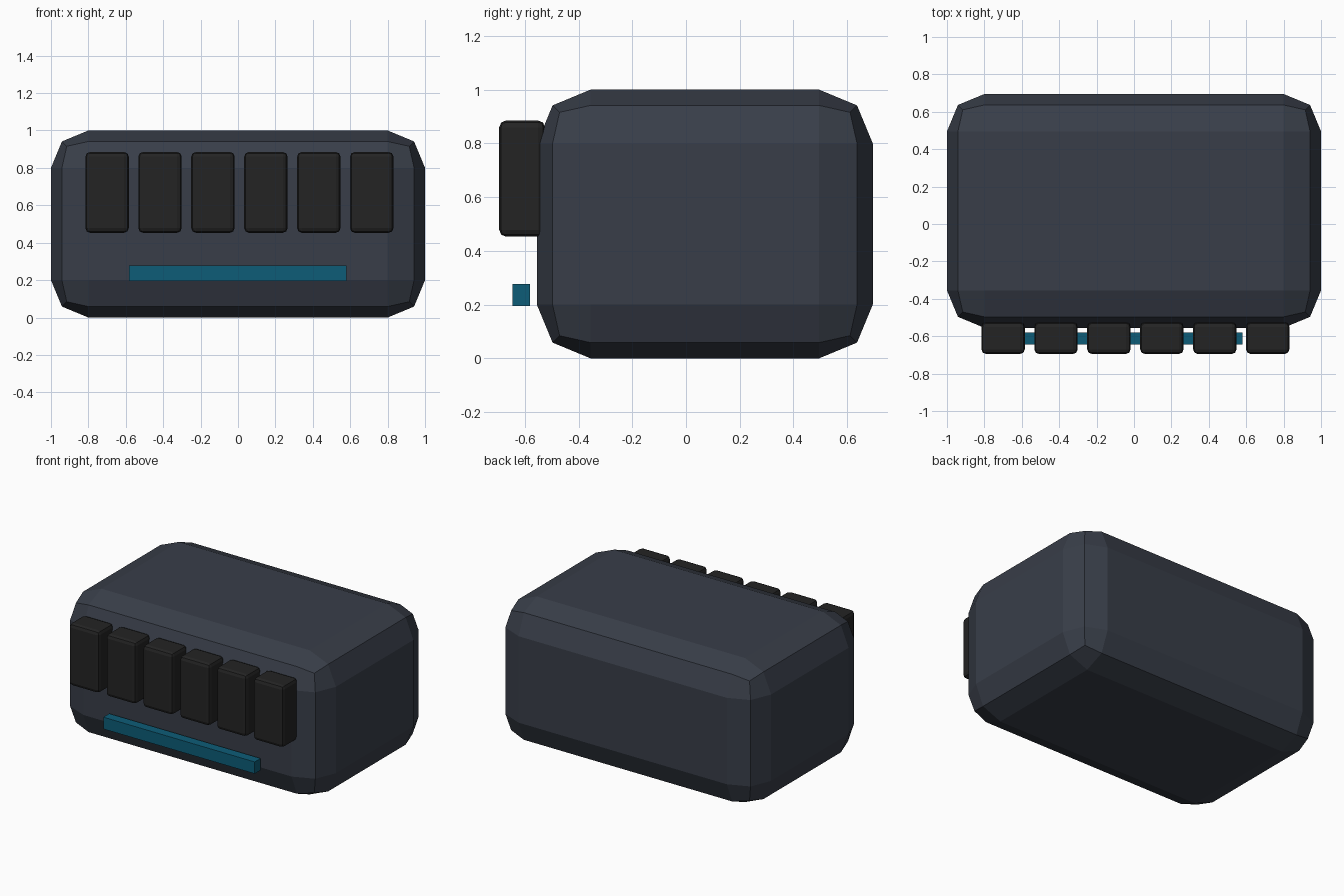
import bpy, bmesh
from mathutils import Vector

if "Cube" in bpy.data.objects:
    bpy.data.objects.remove(bpy.data.objects["Cube"])


def material(name, rgb):
    m = bpy.data.materials.new(name)
    m.diffuse_color = (*rgb, 1.0)
    m.use_nodes = True
    m.node_tree.nodes["Principled BSDF"].inputs["Base Color"].default_value = m.diffuse_color
    return m


def box(name, lo, hi, mat, bevel=0.0, segments=2):
    """Flat-shaded box between two corners, with optional rounded edges."""
    lo, hi = Vector(lo), Vector(hi)
    size, mid = hi - lo, (lo + hi) / 2
    bm = bmesh.new()
    bmesh.ops.create_cube(bm, size=1.0)
    bmesh.ops.scale(bm, vec=size, verts=bm.verts)
    if bevel:
        bmesh.ops.bevel(bm, geom=bm.edges[:], offset=bevel, segments=segments,
                        profile=0.5, affect='EDGES')
    mesh = bpy.data.meshes.new(name)
    bm.to_mesh(mesh)
    bm.free()
    mesh.materials.append(mat)
    ob = bpy.data.objects.new(name, mesh)
    ob.location = mid
    bpy.context.collection.objects.link(ob)
    return ob


slate = material("slate_blue_grey", (0.040, 0.048, 0.066))
black = material("soft_black", (0.017, 0.017, 0.017))
teal = material("deep_teal", (0.004, 0.108, 0.185))

# Main housing with broad two-step chamfers
box("housing", (-1.0, -0.555, 0.0), (1.0, 0.695, 1.0), slate, 0.2, 2)

# Row of six front blocks
for i in range(6):
    x = -0.70 + i * 0.283
    box(f"front_block_{i + 1}", (x - 0.116, -0.695, 0.453),
        (x + 0.116, -0.53 + 0.005, 0.885), black, 0.025, 2)

# Light bar hovering just in front of the housing
box("light_bar", (-0.583, -0.645, 0.195), (0.58, -0.58, 0.277), teal)
